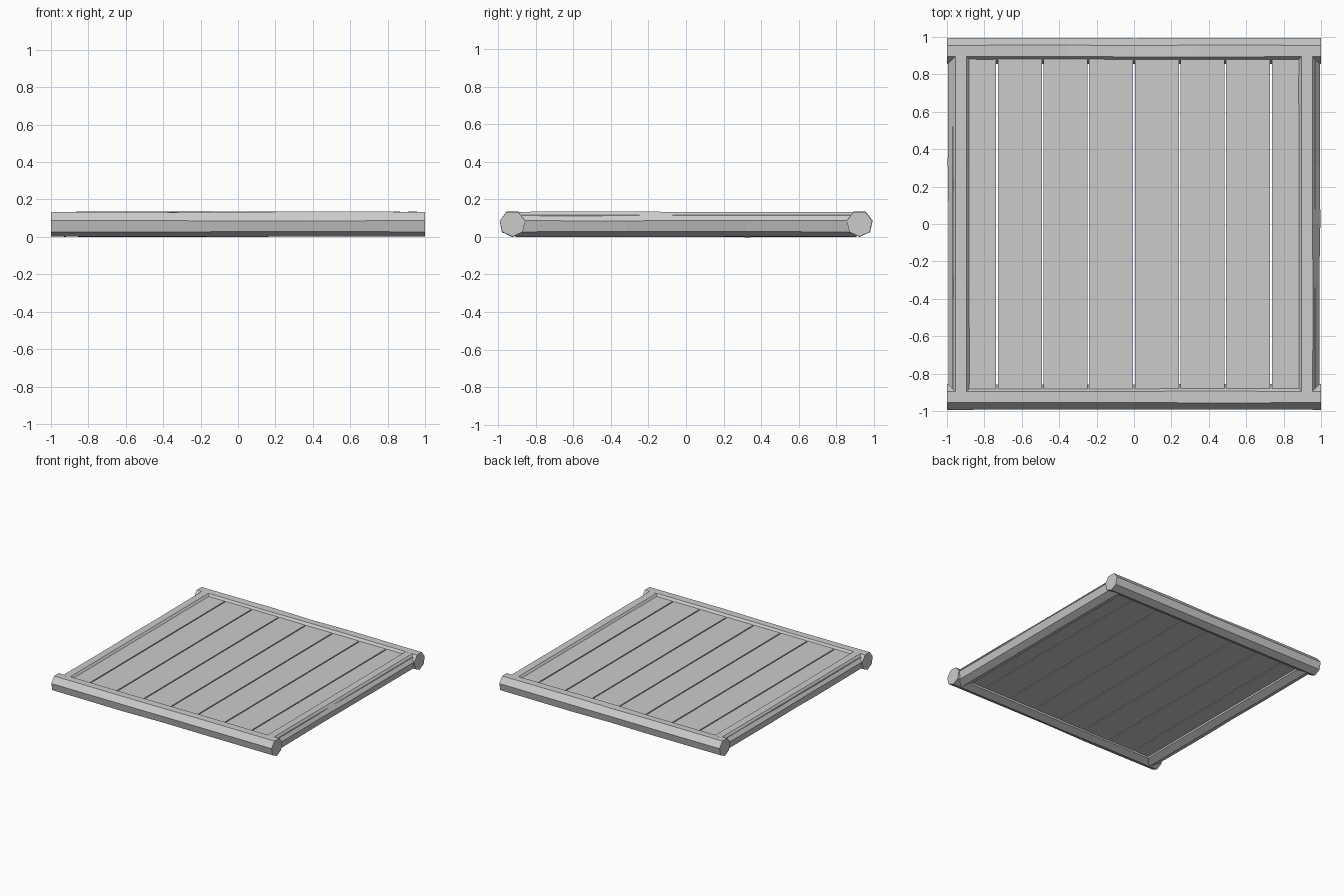
import bpy, bmesh, math, random
from mathutils import Matrix, Vector

cube = bpy.data.objects.get("Cube")
if cube:
    bpy.data.objects.remove(cube, do_unlink=True)

random.seed(4)
SIDES = 7
RADIUS = 0.07
AXIS_Z = 0.071
OFFSET = 0.925

grey = bpy.data.materials.new("plain_grey")
grey.use_nodes = True
colour = (0.6, 0.6, 0.6, 1)
grey.diffuse_color = colour
grey.node_tree.nodes["Principled BSDF"].inputs["Base Color"].default_value = colour


def finish(name, bm):
    bmesh.ops.recalc_face_normals(bm, faces=bm.faces)
    mesh = bpy.data.meshes.new(name)
    bm.to_mesh(mesh)
    bm.free()
    mesh.materials.append(grey)
    obj = bpy.data.objects.new(name, mesh)
    bpy.context.collection.objects.link(obj)


# Seven-sided log, flat on top, with hand-hewn unevenness along its length
def log(name, half_length, place):
    bm = bmesh.new()
    rings = []
    for t in (-1, -0.35, 0, 0.35, 1):
        ring = []
        for i in range(SIDES):
            a = -math.pi / 2 + i * math.tau / SIDES
            r = RADIUS + (random.uniform(-0.003, 0.003) if abs(t) < 1 else 0)
            ring.append(bm.verts.new((t * half_length, r * math.cos(a), r * math.sin(a))))
        rings.append(ring)
    for a, b in zip(rings, rings[1:]):
        for i in range(SIDES):
            j = (i + 1) % SIDES
            bm.faces.new((a[i], a[j], b[j], b[i]))
    bm.faces.new(rings[0])
    bm.faces.new(rings[-1])
    bm.transform(place)
    finish(name, bm)


# Frame: front and back logs run full width, side logs butt between them
for name, sign in (("front_log", -1), ("back_log", 1)):
    log(name, 1.0, Matrix.Translation((0, sign * OFFSET, AXIS_Z)))
for name, sign in (("left_log", 1), ("right_log", -1)):
    turn = Matrix.Rotation(math.pi / 2, 4, "Z")
    log(name, 0.91, Matrix.Translation((sign * OFFSET, 0, AXIS_Z)) @ turn)

# Deck: eight planks with narrow gaps, tucked into the frame
PITCH = 0.244
GAP = 0.009
TOP = 0.117
BOTTOM = 0.04
for n in range(8):
    bm = bmesh.new()
    bmesh.ops.create_cube(bm, size=1)
    bmesh.ops.scale(bm, vec=Vector((PITCH - GAP, 1.8, TOP - BOTTOM)), verts=bm.verts)
    bmesh.ops.translate(bm, vec=Vector(((n - 3.5) * PITCH, 0, (TOP + BOTTOM) / 2)), verts=bm.verts)
    finish(f"plank_{n + 1}", bm)
